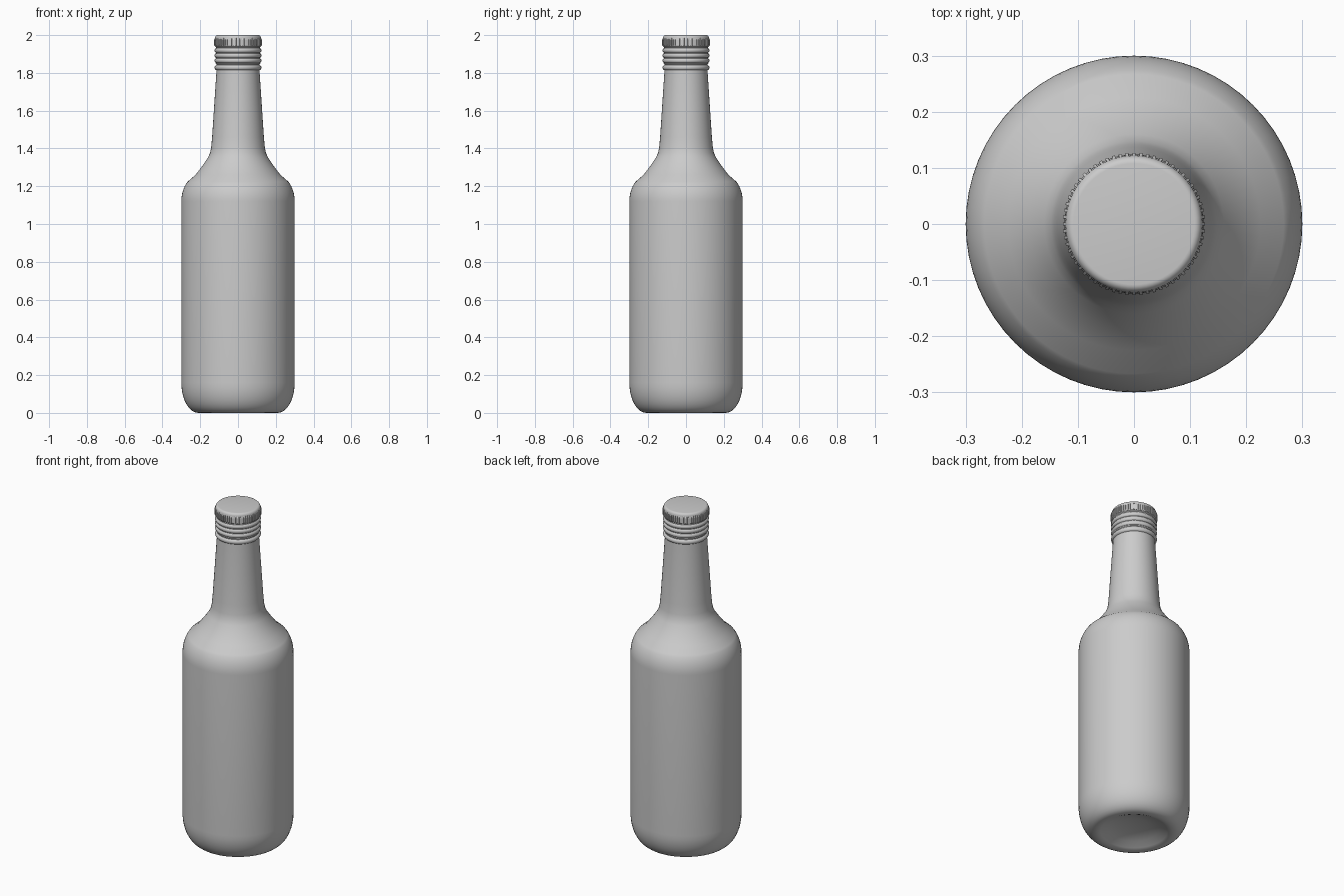
import bpy, bmesh, math
from mathutils import Vector

cube = bpy.data.objects.get("Cube")
if cube:
    bpy.data.objects.remove(cube, do_unlink=True)

grey = bpy.data.materials.new("light grey")
grey.use_nodes = True
colour = (0.6, 0.6, 0.6, 1)
grey.diffuse_color = colour
grey.node_tree.nodes["Principled BSDF"].inputs["Base Color"].default_value = colour


def finish(name, bm, angle=40):
    bmesh.ops.recalc_face_normals(bm, faces=bm.faces)
    mesh = bpy.data.meshes.new(name)
    bm.to_mesh(mesh)
    bm.free()
    mesh.materials.append(grey)
    obj = bpy.data.objects.new(name, mesh)
    bpy.context.collection.objects.link(obj)
    bpy.ops.object.select_all(action='DESELECT')
    obj.select_set(True)
    bpy.context.view_layer.objects.active = obj
    bpy.ops.object.shade_smooth_by_angle(angle=math.radians(angle))
    return obj


def lathe(name, profile, sides, angle=40):
    """Spin (radius, height) points about the z axis."""
    bm = bmesh.new()
    verts = [bm.verts.new((r, 0, z)) for r, z in profile]
    edges = [bm.edges.new(pair) for pair in zip(verts, verts[1:])]
    bmesh.ops.spin(bm, geom=verts + edges, axis=(0, 0, 1), cent=(0, 0, 0),
                   angle=math.tau, steps=sides, use_merge=False)
    bmesh.ops.remove_doubles(bm, verts=bm.verts, dist=0.0003)
    return finish(name, bm, angle)


def arc(cr, cz, rx, rz, start, end, steps=8):
    points = []
    for i in range(steps + 1):
        a = math.radians(start + (end - start) * i / steps)
        points.append((cr + rx * math.cos(a), cz + rz * math.sin(a)))
    return points


# Glass: hollow base, rounded heel, straight wall, sloped shoulder, tapered neck
base = [(0, 0.045), (0.08, 0.04), (0.14, 0.025), (0.18, 0.006), (0.195, 0)]
heel = arc(0.21, 0.16, 0.09, 0.16, -90, 0, 10)
shoulder = arc(0.2, 1.12, 0.1, 0.14, 0, 48, 8)
neck = [(0.225, 1.26), (0.187, 1.31), (0.16, 1.35), (0.148, 1.376),
        (0.142, 1.405), (0.137, 1.46), (0.114, 1.81), (0.114, 1.85)]
lathe("bottle_body", base + heel + shoulder + neck, 64)

# Cap skirt: tamper ring below, then rolled thread ridges
skirt = [(0.112, 1.812)] + arc(0.112, 1.828, 0.012, 0.014, -80, 80)
skirt += [(0.114, 1.845), (0.119, 1.85)]
for i in range(3):
    skirt += arc(0.115, 1.865 + i * 0.027, 0.009, 0.012, -80, 80, 6)
skirt += [(0.116, 1.934), (0.116, 1.945)]
lathe("cap_skirt", skirt, 64)

# Cap top with a rounded rim
lathe("cap_top", [(0.116, 1.935), (0.122, 1.94), (0.122, 1.978)]
      + arc(0.108, 1.983, 0.014, 0.017, 0, 90, 6) + [(0, 2.0)], 64)

# Grip teeth around the cap
bm = bmesh.new()
teeth = 64
for i in range(teeth):
    ring_pairs = []
    for z, depth in ((1.942, 0.124), (1.948, 0.127), (1.974, 0.127), (1.984, 0.122)):
        ring = []
        for r, half in ((0.118, 0.3), (depth, 0.22)):
            for side in (-1, 1):
                a = math.tau * (i + side * half) / teeth
                ring.append(bm.verts.new((r * math.cos(a), r * math.sin(a), z)))
        ring_pairs.append([ring[0], ring[2], ring[3], ring[1]])
    for low, high in zip(ring_pairs, ring_pairs[1:]):
        for k in range(4):
            n = (k + 1) % 4
            bm.faces.new((low[k], low[n], high[n], high[k]))
    bm.faces.new(ring_pairs[0][::-1])
    bm.faces.new(ring_pairs[-1])
finish("cap_grip", bm, 25)

# Small raised dots around the foot of the bottle
bm = bmesh.new()
dots = 44
for i in range(dots):
    a = math.tau * i / dots
    made = bmesh.ops.create_icosphere(bm, subdivisions=1, radius=0.005)
    bmesh.ops.translate(bm, verts=made["verts"],
                        vec=Vector((0.205 * math.cos(a), 0.205 * math.sin(a), 0.005)))
finish("base_dots", bm)
